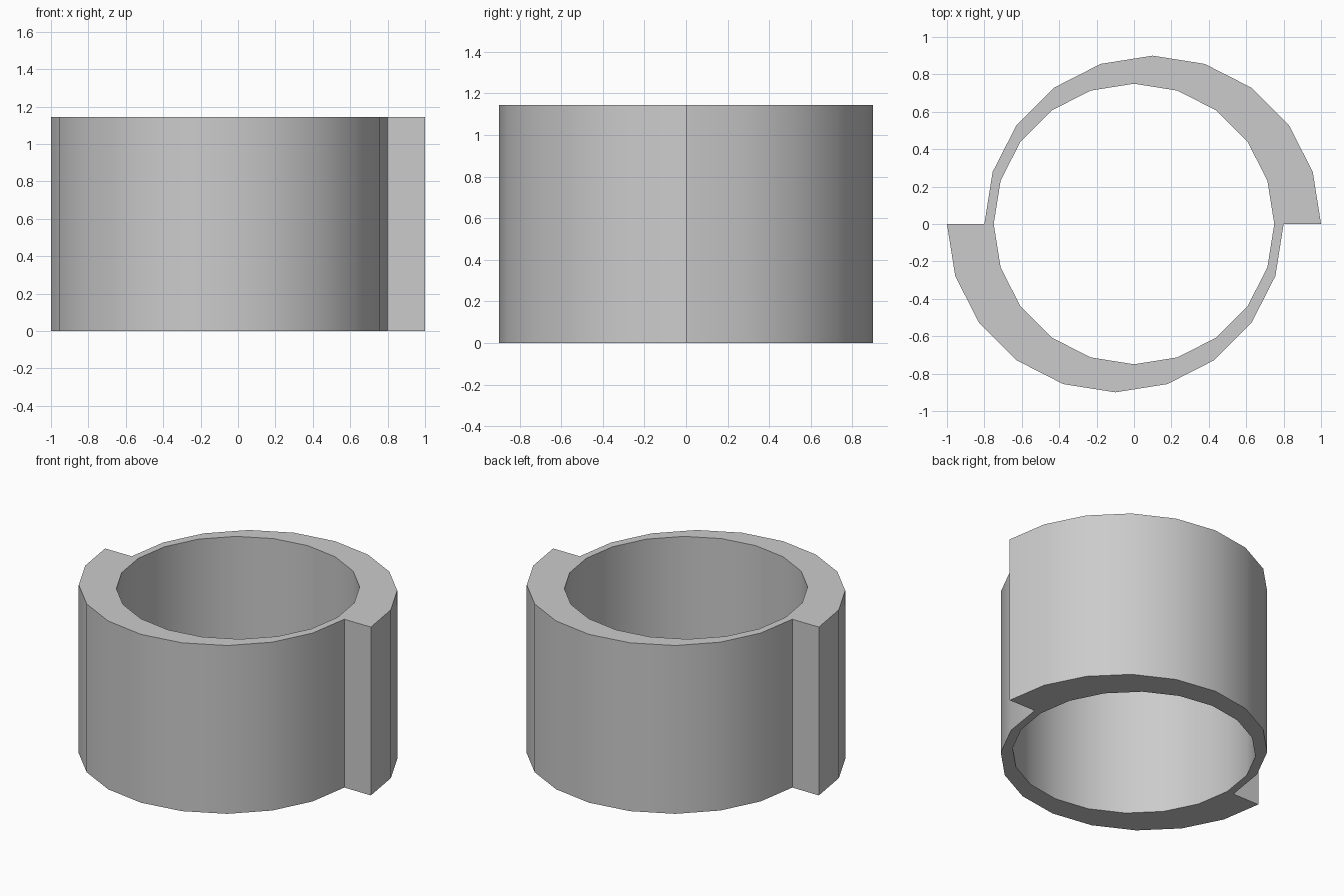
import bpy
import bmesh
from math import pi, radians
from mathutils import Vector, Matrix

OUTER, INNER, OFFSET, HEIGHT, SEGMENTS = 0.9, 0.75, 0.1, 1.145, 10

cube = bpy.data.objects.get("Cube")
if cube:
    bpy.data.objects.remove(cube, do_unlink=True)

# Plain grey material
grey = bpy.data.materials.new("plain grey")
grey.use_nodes = True
colour = (0.6, 0.6, 0.6, 1)
grey.diffuse_color = colour
grey.node_tree.nodes["Principled BSDF"].inputs["Base Color"].default_value = colour


def spin(radius, step):
    return Matrix.Rotation(pi * step / SEGMENTS, 3, 'Z') @ Vector((radius, 0, 0))


bm = bmesh.new()

# Round bore
bore = [bm.verts.new(spin(INNER, i)) for i in range(2 * SEGMENTS)]

# Two off-centre half circles, each a half turn of the other
arcs = []
for half in range(2):
    turn = Matrix.Rotation(pi * half, 3, 'Z')
    arcs.append([bm.verts.new(turn @ (spin(OUTER, i) + Vector((OFFSET, 0, 0))))
                 for i in range(SEGMENTS + 1)])

# Ring cross-section; the first face of each half meets the other half's end
for half, arc in enumerate(arcs):
    for i in range(SEGMENTS):
        a = bore[half * SEGMENTS + i]
        b = bore[(half * SEGMENTS + i + 1) % len(bore)]
        step = [arcs[1 - half][-1]] if i == 0 else []
        bm.faces.new([a] + step + [arc[i], arc[i + 1], b])

# Raise the cross-section to full height
raised = bmesh.ops.extrude_face_region(bm, geom=bm.faces[:], use_keep_orig=True)
top = [v for v in raised["geom"] if isinstance(v, bmesh.types.BMVert)]
bmesh.ops.translate(bm, verts=top, vec=(0, 0, HEIGHT))
bmesh.ops.recalc_face_normals(bm, faces=bm.faces[:])

mesh = bpy.data.meshes.new("stepped_ring")
bm.to_mesh(mesh)
bm.free()
mesh.materials.append(grey)
ring = bpy.data.objects.new("stepped_ring", mesh)
bpy.context.collection.objects.link(ring)

# Smooth walls with sharp rims and steps
bpy.ops.object.select_all(action='DESELECT')
ring.select_set(True)
bpy.context.view_layer.objects.active = ring
bpy.ops.object.shade_smooth_by_angle(angle=radians(30))
